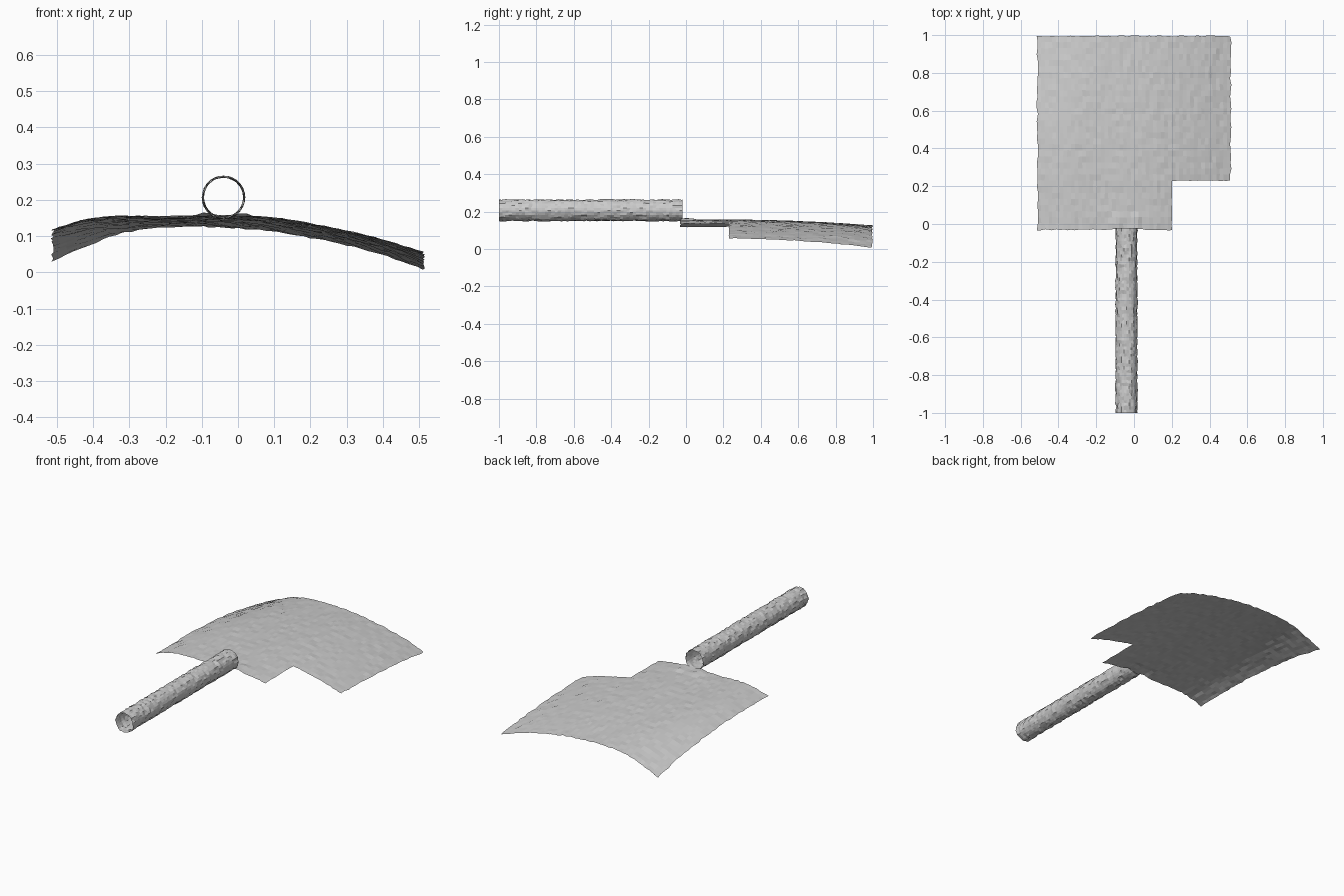
import bpy, bmesh, math, random

if "Cube" in bpy.data.objects:
    bpy.data.objects.remove(bpy.data.objects["Cube"])

random.seed(4)

# Cross-sections of the curved blade (x, z) at its front and back
FRONT = [(-.515, .117), (-.43, .143), (-.35, .154), (-.2, .154), (0, .156),
         (.1, .150), (.2, .135), (.3, .115), (.4, .09), (.515, .056)]
BACK = [(-.515, .030), (-.43, .066), (-.35, .100), (-.2, .125), (0, .121),
        (.1, .112), (.2, .096), (.3, .075), (.4, .048), (.515, .006)]


def curve(pts, x):
    """Smooth interpolation through the profile points."""
    n = len(pts)
    i = 0
    while i < n - 2 and x > pts[i + 1][0]:
        i += 1

    def slope(k):
        a, b = pts[max(k - 1, 0)], pts[min(k + 1, n - 1)]
        return (b[1] - a[1]) / (b[0] - a[0])

    h = pts[i + 1][0] - pts[i][0]
    t = (x - pts[i][0]) / h
    return ((2*t**3 - 3*t**2 + 1) * pts[i][1] + (t**3 - 2*t**2 + t) * h * slope(i)
            + (3*t**2 - 2*t**3) * pts[i + 1][1] + (t**3 - t**2) * h * slope(i + 1))


def jitter(a):
    return random.uniform(-a, a)


def finish(bm, name):
    me = bpy.data.meshes.new(name)
    bm.to_mesh(me)
    bm.free()
    ob = bpy.data.objects.new(name, me)
    bpy.context.collection.objects.link(ob)
    return ob


# Curved blade with a rectangular notch in the front right corner
def make_blade():
    bm = bmesh.new()
    xs = [-.512 + .712 * i / 36 for i in range(37)] + [.2 + .312 * i / 16 for i in range(1, 17)]
    ys = [-.03 + .26 * i / 8 for i in range(9)] + [.23 + .765 * i / 24 for i in range(1, 25)]
    grid = []
    for y in ys:
        t = max(0, (y - .2) / .795) ** 2
        row = []
        for x in xs:
            z = curve(FRONT, x) * (1 - t) + curve(BACK, x) * t
            # small raised lips cradling the handle
            if y < .05:
                z += .009 * (math.exp(-((x + .09) / .02)**2) + math.exp(-((x - .01) / .02)**2))
            edge = x in (xs[0], xs[-1]) or y in (ys[0], ys[-1])
            j = .004 if edge else .002
            row.append(bm.verts.new((x + jitter(j), y + jitter(j), max(0, z + jitter(.0022)))))
        grid.append(row)
    for j in range(len(ys) - 1):
        for i in range(len(xs) - 1):
            if i >= 36 and j < 8:
                continue
            bm.faces.new((grid[j][i], grid[j][i + 1], grid[j + 1][i + 1], grid[j + 1][i]))
    bmesh.ops.delete(bm, geom=[v for v in bm.verts if not v.link_faces], context='VERTS')
    return finish(bm, "blade")


# Open, rough tubular handle
def make_handle():
    bm = bmesh.new()
    sides, rings = 28, 56
    grid = []
    for k in range(rings + 1):
        y = -1 + .98 * k / rings
        row = []
        for s in range(sides):
            a = 2 * math.pi * s / sides
            r = .057 + jitter(.0035)
            yy = y if k in (0, rings) else y + jitter(.004)
            row.append(bm.verts.new((-.04 + r * math.cos(a), yy, .207 + r * math.sin(a))))
        grid.append(row)
    for k in range(rings):
        for s in range(sides):
            n = (s + 1) % sides
            bm.faces.new((grid[k][s], grid[k][n], grid[k + 1][n], grid[k + 1][s]))
    bmesh.ops.recalc_face_normals(bm, faces=bm.faces)
    return finish(bm, "handle")


make_blade()
make_handle()
